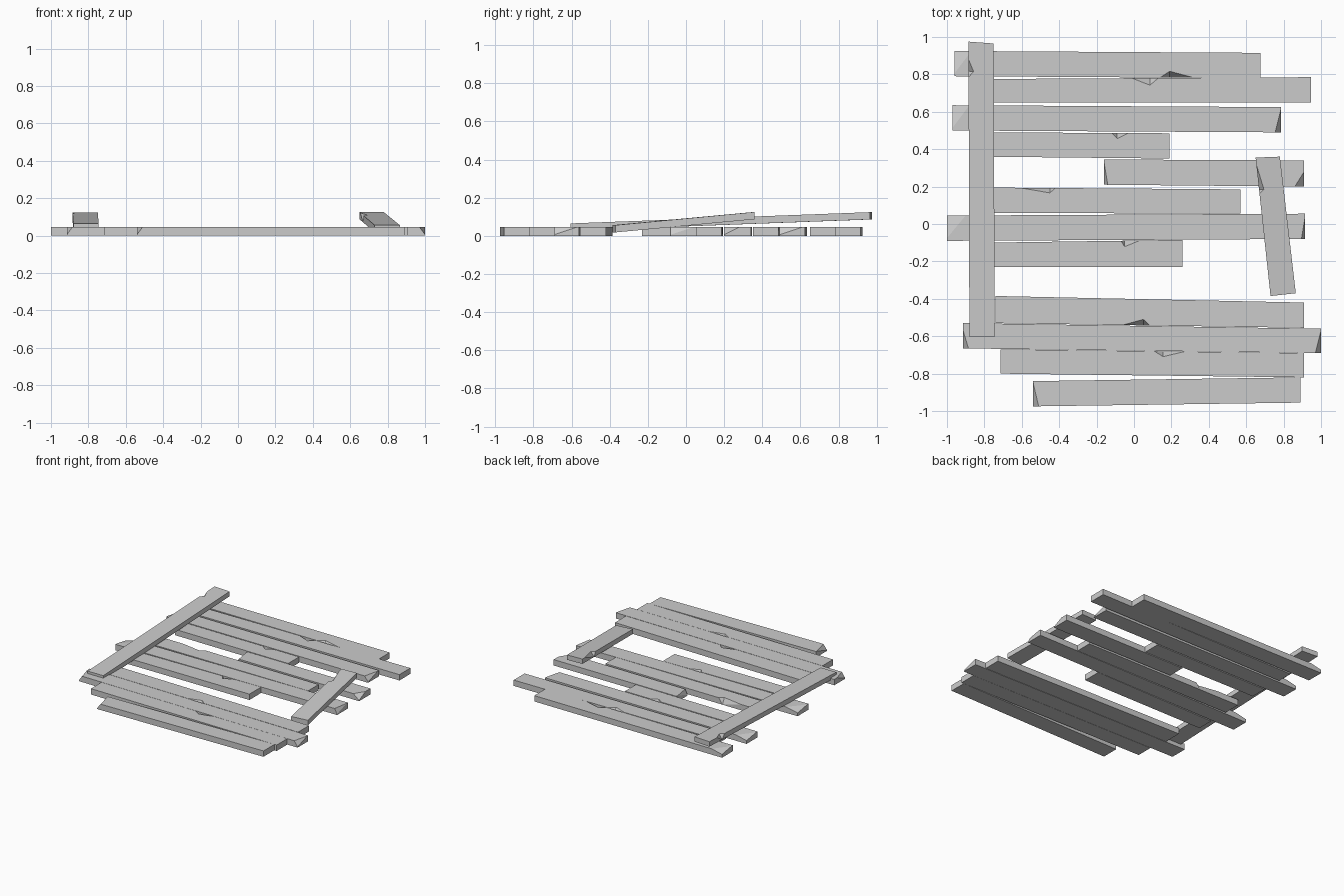
import bpy, bmesh
from mathutils import Vector

if "Cube" in bpy.data.objects:
    bpy.data.objects.remove(bpy.data.objects["Cube"])

T = 0.046  # board thickness


def board(name, corners, thick, notch=None, cuts=()):
    """Board from top corners (left-front, right-front, right-back, left-back).
    notch = (side, start, tip, end, depth), fractions of length and width.
    cuts = (corner, along, across, down) shaved off the top corners."""
    c = [Vector(p) for p in corners]
    down = Vector((0, 0, -thick))
    bm = bmesh.new()
    new = bm.verts.new
    top, bot = [new(p) for p in c], [new(p + down) for p in c]
    top_loop, bot_loop = [], []
    for i in range(4):
        j = (i + 1) % 4
        top_loop.append(top[i])
        bot_loop.append(bot[i])
        if notch and i == (0 if notch[0] == 'f' else 2):
            ts = notch[1:4] if i == 0 else [1 - t for t in notch[3:0:-1]]
            a, m, b = [c[i].lerp(c[j], t) for t in ts]
            inward = (c[i - 1] - c[i]) * notch[4]
            va, vn, vb, vm = new(a), new(m + inward), new(b), new(m + down)
            top_loop += [va, vn, vb]
            bot_loop.append(vm)
            for f in ((bot[i], vm, va, top[i]), (va, vm, vn),
                      (vn, vm, vb), (vm, bot[j], top[j], vb)):
                bm.faces.new(f)
        else:
            bm.faces.new((bot[i], bot[j], top[j], top[i]))
    bm.faces.new(top_loop)
    bm.faces.new(bot_loop[::-1])
    for k, dx, dy, dz in cuts:
        along = (c[k ^ 1] - c[k]).normalized()
        across = (c[3 - k] - c[k]).normalized()
        p, q, r = c[k] + along * dx, c[k] + across * dy, c[k] - Vector((0, 0, dz))
        n = (q - p).cross(r - p).normalized()
        if n.dot(c[k] - p) < 0:
            n = -n
        bmesh.ops.bisect_plane(bm, geom=bm.verts[:] + bm.edges[:] + bm.faces[:],
                               plane_co=p, plane_no=n, clear_outer=True)
        bmesh.ops.holes_fill(bm, edges=[e for e in bm.edges if e.is_boundary])
    bmesh.ops.recalc_face_normals(bm, faces=bm.faces[:])
    me = bpy.data.meshes.new(name)
    bm.to_mesh(me)
    bm.free()
    bpy.context.collection.objects.link(bpy.data.objects.new(name, me))


# Floor planks: x range, left y range, right y range,
# notch (side, x start, x tip, x end, depth), shaved corners
planks = [
    (-.96, .675, .79, .925, .78, .915, ('f', .14, .19, .32, .25), [(3, .09, .12, .02)]),
    (-.80, .945, .65, .775, .65, .785, ('b', -.01, .085, .13, .28), []),
    (-.97, .785, .50, .635, .49, .625, None, [(3, .09, .12, .02), (1, .03, .12, .04)]),
    (-.80, .19, .36, .49, .35, .485, ('b', -.12, -.09, -.03, .22), []),
    (-.16, .91, .21, .345, .20, .34, None, [(1, .05, .08, .04), (0, .02, .12, .04)]),
    (-.80, .57, .06, .195, .055, .185, ('b', -.61, -.45, -.42, .2), []),
    (-1.0, .915, -.09, .045, -.08, .055, None, [(3, .1, .12, .02), (1, .02, .12, .04)]),
    (-.80, .26, -.23, -.10, -.23, -.085, ('b', -.07, -.05, .03, .22), []),
    (-.74, .91, -.53, -.385, -.555, -.42, ('f', -.06, .05, .085, .22), []),
    (-.915, 1.0, -.665, -.53, -.69, -.56, None, [(0, .03, .1, .04), (1, .03, .12, .04)]),
    (-.715, .91, -.80, -.67, -.82, -.69, ('b', .11, .155, .27, .22), []),
    (-.54, .89, -.975, -.84, -.955, -.82, None, [(0, .03, .13, .04)]),
]
for i, (x0, x1, l0, l1, r0, r1, notch, cuts) in enumerate(planks):
    if notch:
        notch = (notch[0], *[(x - x0) / (x1 - x0) for x in notch[1:4]], notch[4])
    board(f"floor_plank_{i + 1}",
          [(x0, l0, T), (x1, r0, T), (x1, r1, T), (x0, l1, T)], T, notch, cuts)

# Sloping cross boards lying on the planks
board("long_cross_board",
      [(-.745, -.605, .065), (-.75, .965, .124), (-.885, .975, .124), (-.88, -.605, .065)],
      .038, ('b', .88, .9, .94, .2))
board("short_cross_board",
      [(.865, -.37, .056), (.78, .36, .125), (.65, .355, .125), (.73, -.385, .056)],
      .038, ('b', .74, .77, .95, .2))
